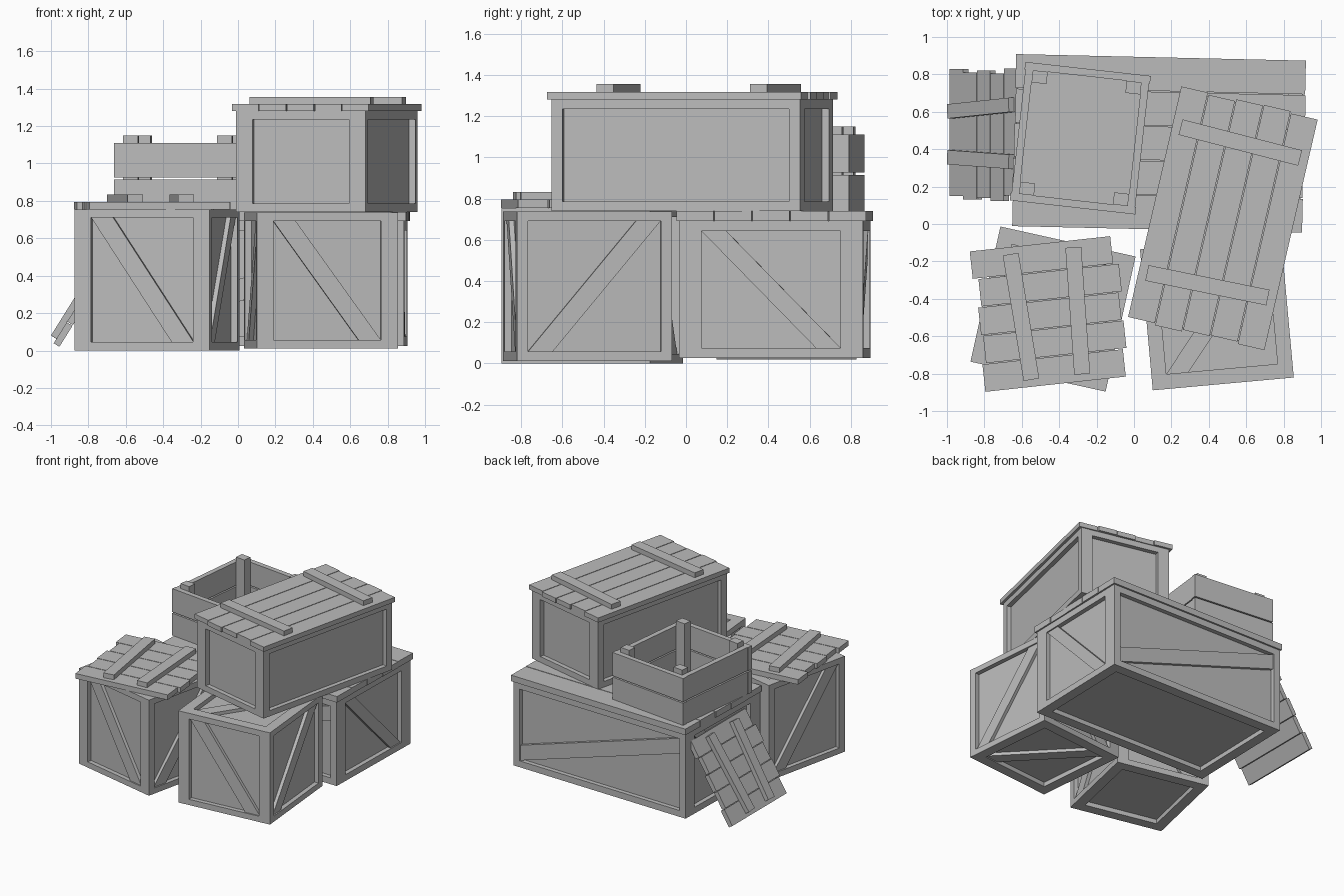
import bpy
import bmesh
from math import radians
from mathutils import Matrix, Vector

cube = bpy.data.objects.get("Cube")
if cube:
    bpy.data.objects.remove(cube, do_unlink=True)

wood = bpy.data.materials.new("grey_wood")
wood.use_nodes = True
GREY = (0.5, 0.5, 0.5, 1)
wood.diffuse_color = GREY
wood.node_tree.nodes["Principled BSDF"].inputs["Base Color"].default_value = GREY


def place(x, y, z, turn):
    return Matrix.Translation((x, y, z)) @ Matrix.Rotation(radians(turn), 4, 'Z')


def finish(bm, name, matrix):
    bmesh.ops.recalc_face_normals(bm, faces=bm.faces)
    mesh = bpy.data.meshes.new(name)
    bm.to_mesh(mesh)
    bm.free()
    mesh.materials.append(wood)
    obj = bpy.data.objects.new(name, mesh)
    obj.matrix_world = matrix
    bpy.context.collection.objects.link(obj)
    return obj


def add_box(bm, size, centre, turn=0):
    m = place(*centre, turn) @ Matrix.Diagonal((*size, 1))
    bmesh.ops.create_cube(bm, size=1, matrix=m)


def add_brace(bm, centre, normal, up, a, b, thick, flip):
    """Diagonal board running from corner to corner of a recessed panel."""
    right = up.cross(normal)
    k = 0.12
    if a > 1.2 * b:
        pts = [(-a, b), (-a, b - k), (a, -b), (a, -b + k)]
    else:
        pts = [(-a, b), (-a + k, b), (a, -b), (a - k, -b)]
    s = -1 if flip else 1
    low = [bm.verts.new(centre + right * s * p + up * q) for p, q in pts]
    high = [bm.verts.new(v.co + normal * thick) for v in low]
    bm.faces.new(low)
    bm.faces.new(high)
    for i in range(4):
        j = (i + 1) % 4
        bm.faces.new((low[i], low[j], high[j], high[i]))


def crate(name, size, matrix, braced=(), post=0.09, rail=0.045, recess=0.035):
    """Box with a framed, recessed panel on every side; braced lists the axes with diagonals."""
    half = Vector(size) / 2
    borders = [(0, 0.055, rail), (post, 0, rail), (0.08, 0.08, 0)]
    bm = bmesh.new()
    add_box(bm, size, (0, 0, half.z))
    bm.normal_update()
    braces = []
    for face in list(bm.faces):
        n = face.normal.copy()
        axis = max(range(3), key=lambda i: abs(n[i]))
        inner = [half[i] - borders[axis][i] for i in range(3)]
        bmesh.ops.inset_individual(bm, faces=[face], thickness=0.02)
        for v in face.verts:
            for i in range(3):
                if i != axis:
                    mid = half.z if i == 2 else 0
                    v.co[i] = mid + (inner[i] if v.co[i] > mid else -inner[i])
        bmesh.ops.inset_individual(bm, faces=[face], thickness=0.001)
        for v in face.verts:
            for i in range(3):
                mid = half.z if i == 2 else 0
                if i == axis:
                    v.co[i] -= n[i] * recess
                else:
                    v.co[i] = mid + (inner[i] if v.co[i] > mid else -inner[i])
        if axis in braced:
            up = Vector((0, 1, 0)) if axis == 2 else Vector((0, 0, 1))
            across = 1 if axis == 0 else 0
            tall = 1 if axis == 2 else 2
            braces.append((face.calc_center_median(), n, up, inner[across],
                           inner[tall], recess - 0.01, axis != 1))
    for args in braces:
        add_brace(bm, *args)
    return finish(bm, name, matrix)


def lid(name, length, width, thick, matrix, shifts, battens=(), batten_len=0):
    """Planks along x, with battens across them given as (x, turn)."""
    bm = bmesh.new()
    pitch = width / len(shifts)
    for i, s in enumerate(shifts):
        y = width / 2 - pitch * (i + 0.5)
        add_box(bm, (length, pitch - 0.005, thick), (s, y, thick / 2))
    for x, turn in battens:
        add_box(bm, (0.085, batten_len, 0.038), (x, 0, thick + 0.019), turn)
    return finish(bm, name, matrix)


# Closed crates
crate("front_left_crate", (0.74, 0.74, 0.755), place(-0.433, -0.455, 0, -12.5), (0, 1))
crate("front_right_crate", (0.757, 0.757, 0.725), place(0.443, -0.478, 0.012, 5.2), (0, 1, 2))
crate("back_crate", (0.895, 1.53, 0.667), place(0.132, 0.43, 0.025, 88.7), (0, 1), 0.11, 0.05)
crate("upper_crate", (0.71, 1.24, 0.54), place(0.475, 0.03, 0.74, -13))

# Plank lids
stagger = (-0.012, 0.018, 0, 0.01, -0.01)
cross = ((-0.155, 3.2), (0.15, -2.2))
lid("front_left_lid", 0.755, 0.76, 0.04, place(-0.45, -0.48, 0.755, 6.2), stagger, cross, 0.68)
lid("back_lid", 1.55, 0.925, 0.048, place(0.134, 0.431, 0.692, -1.3), (0, 0.003, 0, -0.003, 0))
lid("upper_lid", 1.265, 0.755, 0.037, place(0.475, 0.03, 1.28, 77),
    (0.005, -0.006, 0.004, 0.008, -0.004), ((0.416, -1.5), (-0.367, 1.5)), 0.66)

# Loose lid leaning on the back crate
lean = (Matrix.Translation((-0.775, 0.48, 0.308)) @ Matrix.Rotation(radians(-90), 4, 'Z')
        @ Matrix.Rotation(radians(58), 4, 'X') @ Matrix.Scale(0.9, 4))
lid("leaning_lid", 0.755, 0.76, 0.04, lean, stagger, cross, 0.69)

# Open crate: two rows of wall planks, corner posts and a floor
bm = bmesh.new()
W, D, T = 0.675, 0.745, 0.04
for z, h in ((0.088, 0.175), (0.278, 0.185)):
    for s in (-1, 1):
        add_box(bm, (W, T, h), (0, s * (D - T) / 2, z))
        add_box(bm, (T, D - 2 * T, h), (s * (W - T - 0.01) / 2, 0, z))
for sx in (-1, 1):
    for sy in (-1, 1):
        add_box(bm, (0.08, 0.065, 0.405), (sx * (W / 2 - 0.085), sy * (D / 2 - 0.0725), 0.2075))
add_box(bm, (W - 2 * T, D - 2 * T, 0.015), (0, 0, 0.0085))
finish(bm, "open_crate", place(-0.287, 0.459, 0.74, -6.4))
